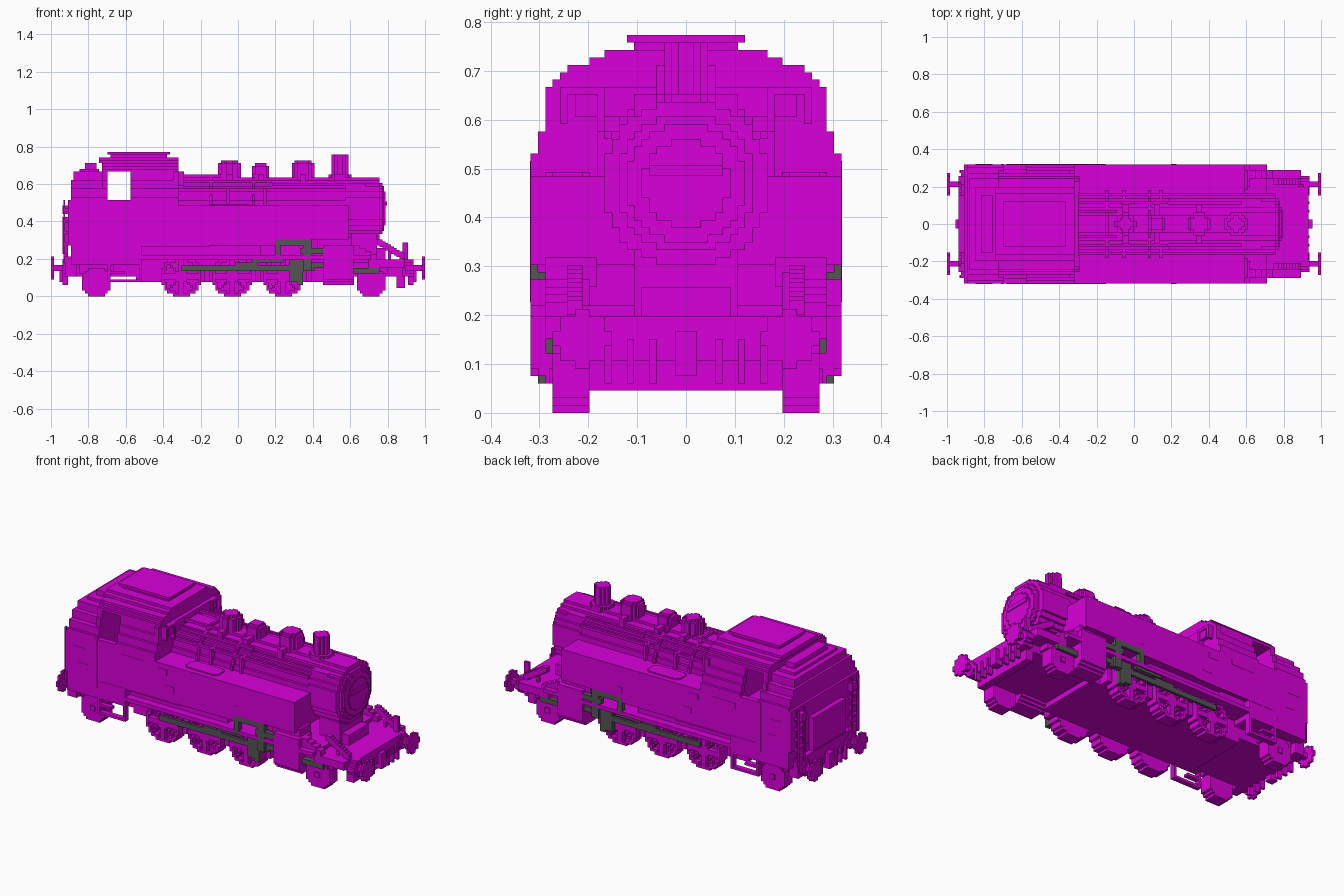
import bpy, bmesh, math

cube = bpy.data.objects.get("Cube")
if cube:
    bpy.data.objects.remove(cube, do_unlink=True)

UNIT = 1 / 66  # size of one voxel; all sizes below are in voxels


def material(name, rgb):
    mat = bpy.data.materials.new(name)
    mat.use_nodes = True
    mat.diffuse_color = (*rgb, 1)
    mat.node_tree.nodes["Principled BSDF"].inputs["Base Color"].default_value = (*rgb, 1)
    return mat


MAGENTA = material("magenta", (0.7, 0, 0.7))
GREY = material("dark_grey", (0.09, 0.09, 0.09))


def build(name, boxes, mat=MAGENTA, mirror=False):
    """Join boxes, each ((x, x), (y, y), (z, z)), into one object."""
    bm = bmesh.new()
    for side in ((1, -1) if mirror else (1,)):
        for x, y, z in boxes:
            y = sorted(side * v for v in y)
            verts = bmesh.ops.create_cube(bm, size=1)["verts"]
            for v in verts:
                v.co = [UNIT * (lim[0] if c < 0 else lim[1]) for c, lim in zip(v.co, (x, y, z))]
    mesh = bpy.data.meshes.new(name)
    bm.to_mesh(mesh)
    bm.free()
    mesh.materials.append(mat)
    obj = bpy.data.objects.new(name, mesh)
    bpy.context.collection.objects.link(obj)
    return obj


def block(name, x, y, z, mat=MAGENTA, mirror=False):
    return build(name, [(x, y, z)], mat, mirror)


def disc_boxes(axis, centre, radius, span, keep=lambda u, v: True):
    """Stepped disc across an axis: rows of voxels merged into runs."""
    boxes, n = [], math.ceil(radius)
    for row in range(-n, n):
        v, start = row + 0.5, None
        for col in range(-n, n + 1):
            u = col + 0.5
            solid = col < n and math.hypot(u, v) <= radius and keep(u, v)
            if solid and start is None:
                start = col
            if not solid and start is not None:
                pu = (centre[0] + start, centre[0] + col)
                pv = (centre[1] + row, centre[1] + row + 1)
                boxes.append({"x": (span, pu, pv), "y": (pu, span, pv), "z": (pu, pv, span)}[axis])
                start = None
    return boxes


def disc(name, axis, centre, radius, span, mirror=False, **kw):
    return build(name, disc_boxes(axis, centre, radius, span, **kw), MAGENTA, mirror)


def wide(name, x, half, z):
    return block(name, x, (-half, half), z)


# Frame and running boards
wide("main_frame", (-36, 30), 13, (5, 16))
wide("rear_frame", (-59, -36), 13, (7, 16))
wide("front_frame", (30, 59), 13, (7, 13))
wide("running_board", (-58, 47), 21, (13, 14.5))
wide("front_platform", (46, 59), 19, (10, 13))
wide("front_beam", (58, 61.5), 15, (7, 13))
wide("rear_beam", (-61, -57), 18, (7, 14))
wide("front_guard", (56, 59), 13, (3, 8))
wide("smokebox_saddle", (40, 49), 7, (13, 24))
wide("saddle_step", (49, 52), 6, (13, 17))

# Side tanks, bunker and hollow cab
wide("bunker_base", (-60, -46), 21, (18, 34))
block("cab_side_sheets", (-46, -21), (19, 21), (18, 34), mirror=True)
wide("cab_front_wall", (-23, -21), 19, (18, 44))
wide("rear_tanks", (-21, 13), 21, (18, 32))
wide("front_tanks", (13, 39), 21, (20, 32))
wide("under_tank", (-58, 8), 18, (14, 20))
wide("gear_backing", (8, 30), 14, (14, 20))
wide("rear_sheet", (-59, -34), 21, (11, 18))
cab, bunker, low = [], [], 34
for top, half, inset in [(35, 21, 0), (38, 20, 0), (41, 19, 1), (44, 18, 2)]:
    cab += [((-38, -21), (half - 2, half), (low, top)), ((-48, -46), (0, half), (low, top))]
    bunker.append(((-59 + inset // 2, -48), (0, half - inset), (low, top)))
    low = top
build("cab_walls", cab, mirror=True)
build("bunker", bunker, mirror=True)
roof = []
for top, half in [(45, 18), (46, 17), (47, 16), (48, 13), (49, 11)]:
    roof.append(((-48 - (top > 47), -21), (-half, half), (low, top)))
    low = top
build("cab_roof", roof)
wide("roof_vent_neck", (-45, -25), 7, (49, 50))
wide("roof_vent", (-46, -24), 8, (50, 51))
wide("cab_front_hood", (-21, -19.5), 15, (40, 44))
build("coal_load", [((-56, -49), (-13, 13), (44, 45)), ((-54, -50), (-10, 10), (45, 47))])

# Cab and tank details
build("cab_window_frames", [((-19.5, -19), (12, 16), (43, 44)), ((-21, -19), (11, 12), (38, 44)),
                            ((-21, -19), (16, 17), (39, 44))], mirror=True)
for name, x, z in [("tank_handle", (-36, -26), (29, 31)), ("tank_plate", (-20, -16), (28, 30)),
                   ("small_plate", (-17, -13), (22, 24)), ("rear_plate", (-56, -51), (27, 29)),
                   ("rear_low_plate", (-54, -50), (21, 23)), ("filler_cover", (13, 15), (22, 24)),
                   ("door_seam", (-47, -46), (15, 34)), ("body_rail", (-45, -10), (17.5, 18))]:
    block(name, x, (21, 21.1), z, mirror=True)
build("tank_lids", [((-10, 4), (14, 18), (32, 32.5)), ((-9, 3), (13, 19), (32, 32.5))], mirror=True)

# Bunker back: raised panel, ladders and lamps
wide("back_panel", (-62, -60), 10, (15, 28))
build("back_ladders", [((-61.5, -61), (s, s + 1), (12, 34)) for s in (14, 18)]
      + [((-61, -60), (14, 19), (z, z + 1)) for z in range(14, 34, 4)], mirror=True)
block("back_lamps", (-62, -60), (14, 17), (29, 32), mirror=True)

# Boiler and smokebox
boiler = (0, 31)
disc("boiler", "x", boiler, 11, (-21, 40))
disc("smokebox", "x", boiler, 11.4, (38, 50))
disc("smokebox_rim", "x", boiler, 9.4, (50, 51))
disc("smokebox_door", "x", boiler, 8, (51, 51.6))
disc("door_centre", "x", boiler, 6, (51.6, 52))
wide("door_bar", (52, 52.5), 5, (32, 33.5))
for x in (-10, 5):
    disc("boiler_band", "x", boiler, 11.8, (x, x + 1))
build("boiler_pipes", [((-21, 38), (10, 11), (37, 38)), ((-21, 12), (7, 8), (40, 41)),
                       ((-21, -6), (4, 5), (42, 43)), ((12, 45), (8, 9), (39, 40))], mirror=True)
build("pipe_drops", [((x, x + 1), (9, 12), (32, 38)) for x in (-4, 9)], mirror=True)

# Domes and chimney
for name, x, radius, top in [("steam_dome", -3, 3.6, 48), ("safety_dome", 8, 3, 47),
                             ("sand_dome", 23, 4.2, 48)]:
    disc(name, "z", (x, 0), radius, (40, top - 1))
    disc(name + "_cap", "z", (x, 0), radius - 0.8, (top - 1, top))
    block(name + "_feed", (x - 1, x + 1), (3, 7), (40, 43), mirror=True)
disc("chimney", "z", (36, 0), 2.8, (41, 50))
disc("chimney_base", "z", (36, 0), 4, (41, 43))


# Wheels
def spoked(u, v):
    r = math.hypot(u, v)
    return r < 2.2 or r > 6 or min(abs(u), abs(v)) < 0.6 or abs(abs(u) - abs(v)) < 0.5


for x in (-20, -2, 16):
    disc("driving_wheel_web", "y", (x, 7), 7.2, (13, 16), mirror=True)
    disc("driving_wheel_spokes", "y", (x, 7), 7.2, (16, 18), mirror=True, keep=spoked)
    block("brake_gear", (x + 8, x + 10), (13, 17), (5, 10), mirror=True)
for x in (-50, 47):
    disc("carrying_wheel", "y", (x, 5), 5.2, (13, 18), mirror=True)
    build("axle_box", [((x - 6, x + 6), (13, 17), (8, 12)), ((x - 1, x + 1), (18, 18.5), (4, 6))], mirror=True)

# Cylinders
block("cylinder_chest", (30, 41), (13, 21), (9, 18), mirror=True)
build("cylinder", disc_boxes("x", (16, 9), 5.5, (30, 41)), mirror=True)
block("tank_support", (28, 40), (12, 19), (17, 21), mirror=True)

# Rods and valve gear
rods = [((-20, 27), (19, 20), (9, 11)), ((-1, 7), (19, 20), (11, 12)), ((5, 16), (19, 20.5), (12, 13.5)),
        ((13, 26), (20, 21), (18, 20)), ((13, 15), (19, 21), (13, 19)), ((18, 23), (18, 20), (5, 13)),
        ((21, 23), (18, 20), (4, 6)), ((23, 26), (19, 21), (9, 19)), ((22, 30), (19, 21), (15, 17)),
        ((18, 30), (18, 20), (10, 12))]
build("valve_gear", rods, GREY, mirror=True)
block("piston_tail_rod", (41, 50), (17, 19), (8, 10), GREY, mirror=True)

# Steps, braces and post
build("cab_steps", [((-46, -34), (19, 21), (5, 6)), ((-46, -45), (19, 21), (6, 14)),
                    ((-35, -34), (19, 21), (6, 14)), ((-46, -40), (19, 21), (8, 9))], mirror=True)
build("front_stairs", [((41 + 2 * i, 43 + 2 * i), (16, 19), (13, 18 - i)) for i in range(4)], mirror=True)
build("platform_braces", [((49 + i, 51 + i), (14, 16), (18 - i * 0.6, 20 - i * 0.6)) for i in range(9)]
      + [((53, 54), (14, 15), (13, 17))], mirror=True)
block("platform_post", (58, 60), (13, 14), (12, 19))

# Buffers, hoses and couplings at both ends
for end, name in ((1, "front"), (-1, "rear")):
    def span(a, b):
        return tuple(sorted((end * a, end * b)))
    disc(name + "_buffer_head", "x", (14, 10), 3.6, span(65, 66), mirror=True)
    disc(name + "_buffer_stem", "x", (14, 10), 1.5, span(62, 65), mirror=True)
    disc(name + "_buffer_base", "x", (14, 10), 2.8, span(59, 62), mirror=True)
    build(name + "_hoses", [(span(60, 62), (y, y + 1), (4, 10)) for y in (4, 7, 10)], mirror=True)
    block(name + "_coupling", span(60, 63), (-1.5, 1.5), (5, 11))
